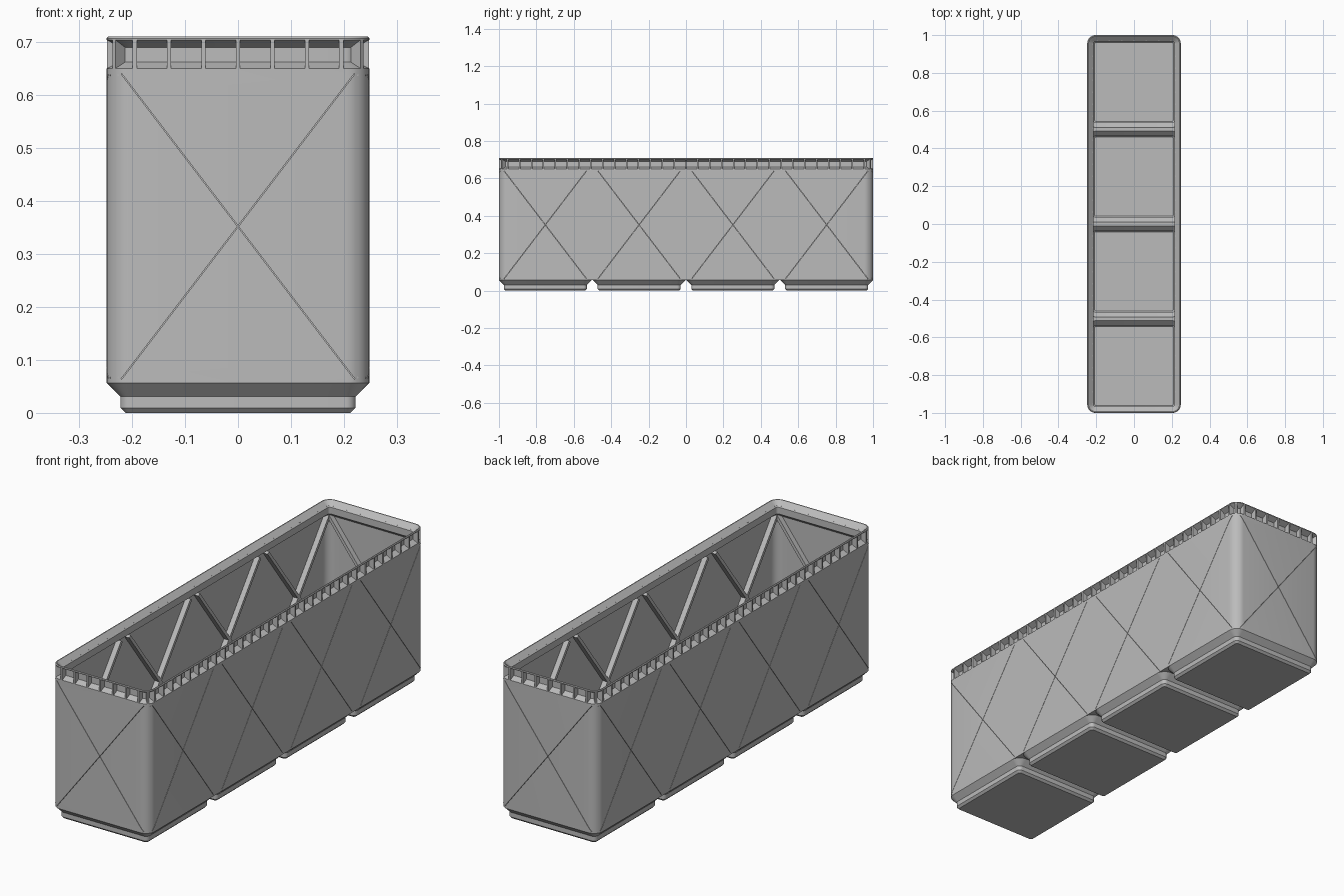
import bpy, bmesh, math
from mathutils import Matrix, Vector

if "Cube" in bpy.data.objects:
    bpy.data.objects.remove(bpy.data.objects["Cube"])

HX, HY, R = 0.2478, 1.0, 0.045      # outer half sizes and corner radius
CELL, Z0, TOP = 0.5015, 0.0567, 0.71
DEPTH = 0.026                       # recess depth below the rim
CENTRES = [CELL * (i - 1.5) for i in range(4)]

grey = bpy.data.materials.new("grey plastic")
grey.diffuse_color = (0.5, 0.5, 0.5, 1)
grey.use_nodes = True
grey.node_tree.nodes["Principled BSDF"].inputs["Base Color"].default_value = grey.diffuse_color


def finish(bm, name, smooth=True, hidden=False):
    bmesh.ops.recalc_face_normals(bm, faces=bm.faces)
    mesh = bpy.data.meshes.new(name)
    bm.to_mesh(mesh)
    bm.free()
    mesh.materials.append(grey)
    ob = bpy.data.objects.new(name, mesh)
    bpy.context.collection.objects.link(ob)
    if hidden:
        ob.hide_render = True
        ob.hide_viewport = True
    elif smooth:
        bpy.ops.object.select_all(action='DESELECT')
        ob.select_set(True)
        bpy.context.view_layer.objects.active = ob
        bpy.ops.object.shade_smooth_by_angle(angle=math.radians(30))
    return ob


def ring(bm, hx, hy, d, z, cy=0.0, n=8):
    """Rounded rectangle inset by d."""
    r = max(R - d, 0.008)
    out = []
    for q, (sx, sy) in enumerate([(1, 1), (-1, 1), (-1, -1), (1, -1)]):
        for i in range(n + 1):
            a = math.pi / 2 * (q + i / n)
            out.append(bm.verts.new((sx * (hx - d - r) + r * math.cos(a),
                                     cy + sy * (hy - d - r) + r * math.sin(a), z)))
    return out


def loft(bm, hx, hy, profile, cy=0.0, closed=False):
    rings = [ring(bm, hx, hy, d, z, cy) for d, z in profile]
    pairs = list(zip(rings, rings[1:]))
    if closed:
        pairs.append((rings[-1], rings[0]))
    else:
        bm.faces.new(rings[0])
        bm.faces.new(rings[-1])
    for a, b in pairs:
        for i in range(len(a)):
            j = (i + 1) % len(a)
            bm.faces.new((a[i], a[j], b[j], b[i]))


def box(bm, size, matrix):
    bmesh.ops.create_cube(bm, size=1, matrix=matrix @ Matrix.Diagonal((*size, 1)))


def cut(ob, cutter):
    mod = ob.modifiers.new("cut", 'BOOLEAN')
    mod.operation = 'DIFFERENCE'
    mod.solver = 'EXACT'
    mod.object = cutter


# Thin outer wall with the recessed stacking rim
bm = bmesh.new()
loft(bm, HX, HY, [(0, Z0), (0, 0.65), (DEPTH, 0.662), (DEPTH, 0.69), (0, 0.704),
                  (0, 0.707), (0.003, TOP), (0.007, TOP), (0.033, 0.687),
                  (0.033, 0.656), (0.007, 0.635), (0.007, Z0)], closed=True)
wall = finish(bm, "wall")

# Hollow stepped feet
bm = bmesh.new()
for cy in CENTRES:
    loft(bm, HX, HX, [(0.039, 0.009), (0.0327, 0.0155), (0.0327, 0.034), (0.007, 0.060),
                      (0, Z0), (0.0257, 0.0311), (0.0257, 0.0096), (0.0354, 0)], cy)
finish(bm, "feet")

# Webs closing the gaps between feet
bm = bmesh.new()
for y in (-CELL, 0, CELL):
    box(bm, (0.488, 0.11, 0.0035), Matrix.Translation((0, y, 0.0585)))
webs = finish(bm, "floor_webs", False)
bm = bmesh.new()
for cy in CENTRES:
    loft(bm, HX, HX, [(0.004, 0.04), (0.004, 0.08)], cy)
cut(webs, finish(bm, "web_cutter", hidden=True))


# Diagonal braces: each wall panel has a crossing pair
def braces(bm, sign, half_w, half_h, width, inner, outer):
    # (rotation of the wall, distance along wall, face distance from the centre)
    panels = [(s * math.pi / 2, c, HX) for s in (1, -1) for c in CENTRES]
    panels += [(0, 0, HY), (math.pi, 0, HY)]
    for rot, along, face in panels:
        depth = outer - inner
        m = (Matrix.Rotation(rot, 4, 'Z')
             @ Matrix.Translation((along, -(face + (inner + outer) / 2), 0.352))
             @ Matrix.Rotation(-sign * math.atan2(half_h, half_w), 4, 'Y'))
        box(bm, (2 * math.hypot(half_w, half_h), depth, width), m)


slits, ribs = [], []
for sign, label in ((1, "rising"), (-1, "falling")):
    bm = bmesh.new()
    braces(bm, sign, 0.220, 0.288, 0.0016, -0.024, 0.01)
    slits.append(finish(bm, label + "_slit_cutter", hidden=True))
    bm = bmesh.new()
    braces(bm, sign, 0.222, 0.290, 0.014, -0.031, -0.0063)
    ribs.append(finish(bm, label + "_ribs", False))
for ob in [wall] + ribs:
    for s in slits:
        cut(ob, s)

# Small posts bridging the recess under the rim
bm = bmesh.new()


def post(pos, normal):
    n = Vector(normal).normalized()
    t = Vector((-n.y, n.x, 0)) * 0.004
    loops = []
    for side in (1, -1):
        loops.append([bm.verts.new(Vector((pos[0], pos[1], z)) - n * d + t * side)
                      for d, z in ((0.0003, 0.65), (0.0003, 0.705), (DEPTH + 0.002, 0.692),
                                   (DEPTH + 0.002, 0.66))])
    bm.faces.new(loops[0])
    bm.faces.new(loops[1])
    for i in range(4):
        j = (i + 1) % 4
        bm.faces.new((loops[0][i], loops[0][j], loops[1][j], loops[1][i]))


for s in (1, -1):
    for k in range(-3, 4):
        post((k * 0.065, s * HY), (0, s, 0))
    for k in range(-15, 16):
        post((s * HX, k * 0.0635), (s, 0, 0))
    for sy in (1, -1):
        c = R * (1 - math.sqrt(0.5))
        post((s * (HX - c), sy * (HY - c)), (s, sy, 0))
finish(bm, "rim_posts", False)
